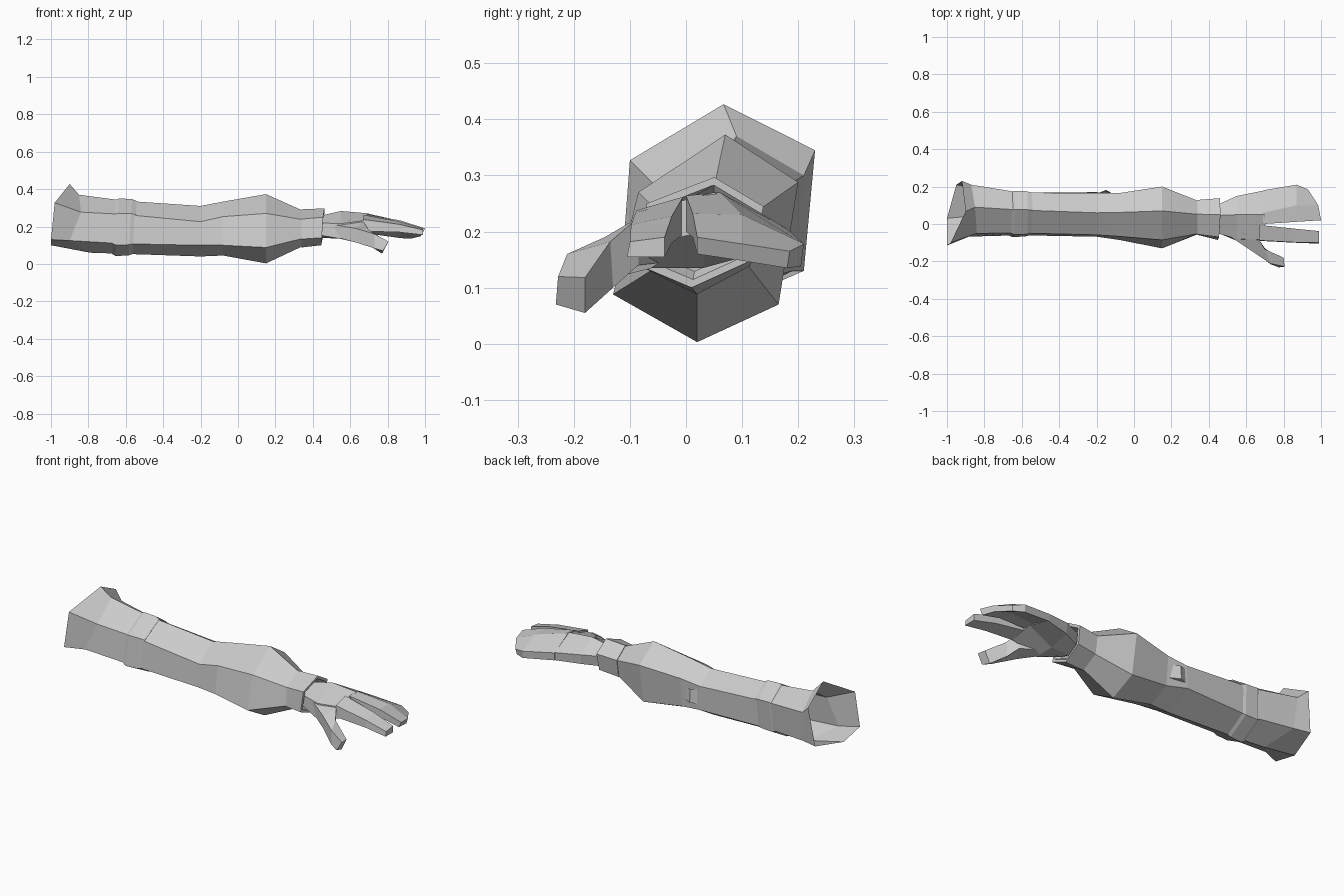
import bpy, bmesh

grey = bpy.data.materials.new("light grey")
grey.diffuse_color = (0.6, 0.6, 0.6, 1)


def loft(name, rings, cap_start=True, cap_end=True):
    """Skin a tube through rings of (x, y, z) points that share one count."""
    bm = bmesh.new()
    loops = [[bm.verts.new(p) for p in ring] for ring in rings]
    n = len(loops[0])
    for a, b in zip(loops, loops[1:]):
        for i in range(n):
            j = (i + 1) % n
            bm.faces.new((a[i], a[j], b[j], b[i]))
    if cap_start:
        bm.faces.new(loops[0])
    if cap_end:
        bm.faces.new(loops[-1])
    bmesh.ops.recalc_face_normals(bm, faces=bm.faces)
    mesh = bpy.data.meshes.new(name)
    bm.to_mesh(mesh)
    bm.free()
    mesh.materials.append(grey)
    obj = bpy.data.objects.new(name, mesh)
    bpy.context.collection.objects.link(obj)
    return obj


def ring(x, *yz):
    return [(x, y, z) for y, z in yz]


def swell(points, k, dx=0.0):
    """Scale a ring in y and z about its centre and shift it along x."""
    cy = sum(p[1] for p in points) / len(points)
    cz = sum(p[2] for p in points) / len(points)
    return [(x + dx, cy + (y - cy) * k, cz + (z - cz) * k) for x, y, z in points]


# Ring order: top, upper back, lower back, bottom, lower front, upper front
shoulder_rim = [(-0.90, 0.067, 0.427), (-0.92, 0.23, 0.345), (-0.95, 0.21, 0.13),
                (-1.0, 0.03, 0.10), (-1.0, -0.115, 0.13), (-0.98, -0.10, 0.327)]
shoulder = [(-0.85, 0.09, 0.37), (-0.87, 0.21, 0.30), (-0.86, 0.19, 0.13),
            (-0.79, 0.05, 0.06), (-0.90, -0.068, 0.125), (-0.84, -0.05, 0.277)]
band_ring = ring(-0.61, (0.075, 0.338), (0.168, 0.275), (0.155, 0.12),
                 (0.04, 0.054), (-0.06, 0.108), (-0.048, 0.265))
biceps = ring(-0.20, (0.06, 0.31), (0.165, 0.25), (0.17, 0.12),
              (0.035, 0.04), (-0.068, 0.10), (-0.058, 0.226))
elbow = ring(-0.08, (0.062, 0.333), (0.165, 0.262), (0.15, 0.10),
             (0.033, 0.045), (-0.085, 0.10), (-0.066, 0.253))
forearm = ring(0.15, (0.07, 0.373), (0.20, 0.288), (0.165, 0.07),
               (0.02, 0.003), (-0.13, 0.088), (-0.085, 0.27))
wrist = ring(0.34, (0.052, 0.288), (0.125, 0.235), (0.11, 0.14),
             (0.02, 0.092), (-0.055, 0.135), (-0.052, 0.238))

loft("sleeve", [shoulder_rim, shoulder, band_ring, biceps, elbow, forearm, wrist],
     cap_start=False)

# Raised elbow pad on the back of the sleeve
loft("elbow_pad", [
    ring(-0.22, (0.15, 0.235), (0.155, 0.15), (0.13, 0.15)),
    ring(-0.15, (0.178, 0.225), (0.182, 0.15), (0.13, 0.15)),
    ring(-0.09, (0.15, 0.225), (0.15, 0.15), (0.13, 0.15))])

# Strap round the upper arm, leaning slightly along the sleeve
lean = [(x + (z - 0.2) * 0.06, y, z) for x, y, z in band_ring]
loft("arm_band", [swell(lean, 1.0, -0.055), swell(lean, 1.085, -0.035),
                  swell(lean, 1.06, 0.035), swell(lean, 0.99, 0.06)])

# Glove cuff with a recessed end
cuff_end = [(0.462, 0.05, 0.297), (0.46, 0.138, 0.245), (0.455, 0.12, 0.15),
            (0.445, 0.01, 0.10), (0.448, -0.085, 0.14), (0.455, -0.07, 0.25)]
loft("glove_cuff", [swell(wrist, 1.04), cuff_end, swell(cuff_end, 0.85),
                    swell(cuff_end, 0.7, -0.03)])

# Palm
loft("palm", [
    ring(0.43, (0.045, 0.255), (0.095, 0.22), (0.085, 0.16),
         (0.02, 0.14), (-0.04, 0.155), (-0.045, 0.22)),
    ring(0.55, (0.05, 0.283), (0.15, 0.22), (0.14, 0.165),
         (0.03, 0.135), (-0.09, 0.135), (-0.08, 0.215)),
    ring(0.70, (0.05, 0.27), (0.18, 0.205), (0.18, 0.163),
         (0.04, 0.20), (-0.09, 0.175), (-0.085, 0.235))])

# Three joined fingers: front, middle, back along the top, then the underside
loft("joined_fingers", [
    ring(0.69, (0.0, 0.264), (0.06, 0.27), (0.18, 0.205),
         (0.18, 0.163), (0.06, 0.20), (0.0, 0.20)),
    ring(0.87, (0.012, 0.232), (0.10, 0.23), (0.21, 0.178),
         (0.205, 0.138), (0.10, 0.18), (0.012, 0.19)),
    [(1.0, 0.02, 0.19), (0.985, 0.10, 0.178), (0.93, 0.185, 0.165),
     (0.925, 0.18, 0.135), (0.975, 0.10, 0.148), (0.985, 0.02, 0.16)]])

# Index finger
loft("index_finger", [
    ring(0.67, (-0.088, 0.238), (-0.005, 0.262), (-0.005, 0.195), (-0.09, 0.175)),
    ring(0.86, (-0.098, 0.212), (-0.025, 0.228), (-0.025, 0.18), (-0.10, 0.17)),
    ring(0.99, (-0.10, 0.182), (-0.038, 0.19), (-0.038, 0.155), (-0.105, 0.155))])

# Thumb
loft("thumb", [
    ring(0.48, (-0.045, 0.215), (0.0, 0.24), (0.0, 0.15), (-0.045, 0.155)),
    [(0.63, -0.145, 0.19), (0.67, -0.085, 0.225), (0.66, -0.085, 0.14), (0.63, -0.14, 0.115)],
    [(0.73, -0.212, 0.16), (0.70, -0.135, 0.182), (0.70, -0.13, 0.10), (0.73, -0.215, 0.083)],
    [(0.805, -0.228, 0.12), (0.80, -0.18, 0.118), (0.77, -0.18, 0.055), (0.775, -0.232, 0.07)]])
